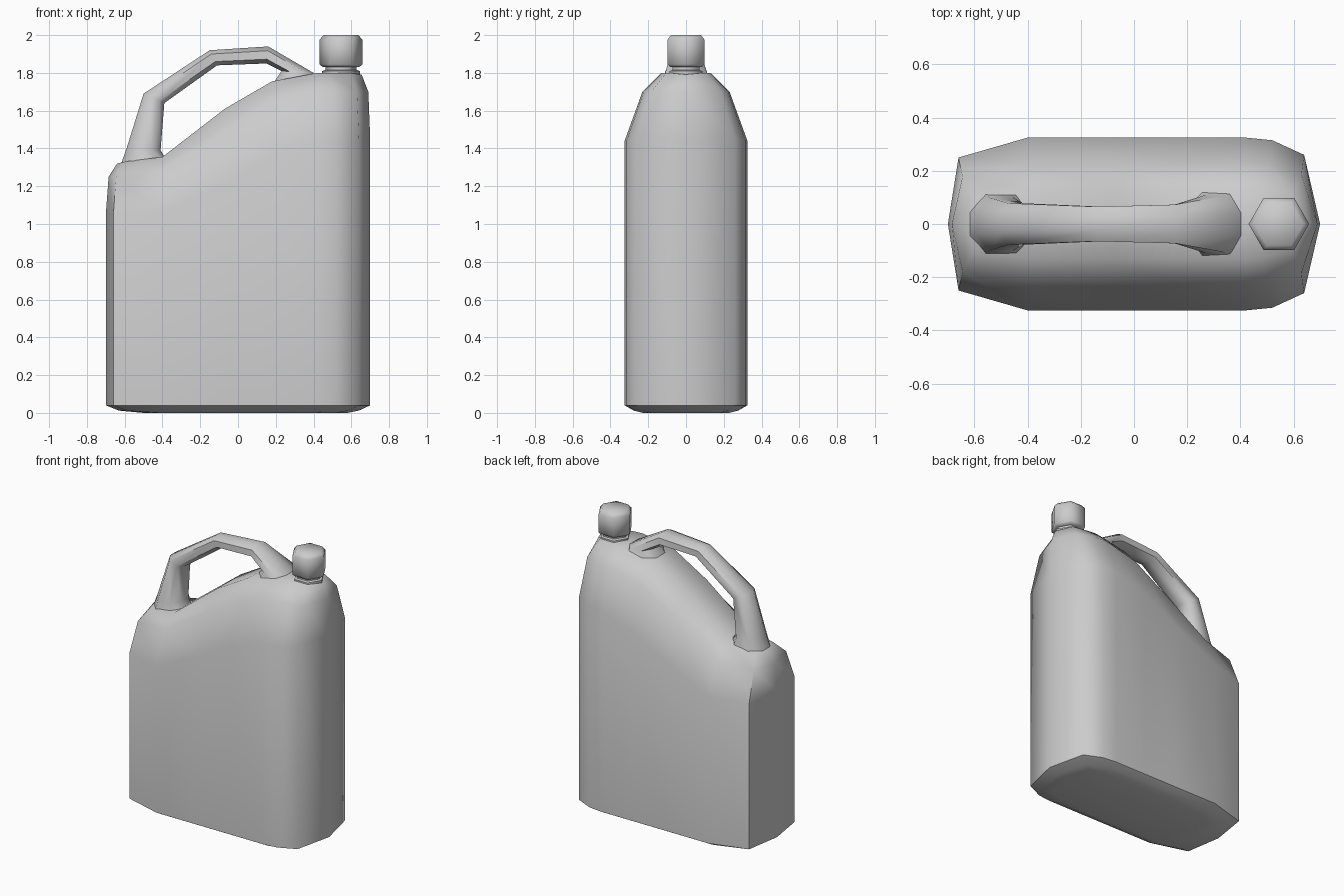
import bpy, math

if "Cube" in bpy.data.objects:
    bpy.data.objects.remove(bpy.data.objects["Cube"])


def make(name, verts, faces, angle=60):
    me = bpy.data.meshes.new(name)
    me.from_pydata(verts, [], faces)
    ob = bpy.data.objects.new(name, me)
    bpy.context.collection.objects.link(ob)
    bpy.ops.object.select_all(action='DESELECT')
    ob.select_set(True)
    bpy.context.view_layer.objects.active = ob
    bpy.ops.object.mode_set(mode='EDIT')
    bpy.ops.mesh.select_all(action='SELECT')
    bpy.ops.mesh.normals_make_consistent(inside=False)
    bpy.ops.object.mode_set(mode='OBJECT')
    bpy.ops.object.shade_smooth_by_angle(angle=math.radians(angle))
    return ob


def bridge(rings, n):
    return [(r * n + i, r * n + (i + 1) % n, (r + 1) * n + (i + 1) % n, (r + 1) * n + i)
            for r in range(rings - 1) for i in range(n)]


# Body: plan outline as (x, half width, shoulder base z, shoulder middle z, top z)
cols = [(-0.70, 0.00, 1.05, 1.25, 1.32), (-0.66, 0.25, 1.05, 1.25, 1.33),
        (-0.40, 0.325, 1.06, 1.28, 1.355), (-0.07, 0.325, 1.22, 1.49, 1.61),
        (0.18, 0.325, 1.36, 1.64, 1.755), (0.42, 0.325, 1.44, 1.70, 1.80),
        (0.52, 0.315, 1.44, 1.70, 1.80), (0.64, 0.26, 1.45, 1.70, 1.80),
        (0.70, 0.00, 1.45, 1.70, 1.79)]
loop = [(c, 1) for c in cols] + [(c, -1) for c in cols[-2:0:-1]]
n, m = len(loop), len(cols)


def ring(z, y_scale, left=0.0, right=0.0):
    out = []
    for c, s in loop:
        x = c[0] + (left if c[0] < -0.5 else -right if c[0] > 0.5 else 0)
        out.append((x, s * c[1] * y_scale, z(c)))
    return out


verts = (ring(lambda c: 0.0, 0.70, 0.20, 0.12) + ring(lambda c: 0.012, 0.85, 0.07, 0.06)
         + ring(lambda c: 0.04, 1.0) + ring(lambda c: c[2], 1.0)
         + ring(lambda c: c[3], 0.71, 0.015, 0.01) + ring(lambda c: c[4], 0.40, 0.06, 0.045))
faces = bridge(6, n) + [tuple(range(n))]
# top strip joins the left and right sides
t = 5 * n
faces += [(t, t + 1, t + n - 1), (t + m - 1, t + m, t + m - 2)]
faces += [(t + i, t + i + 1, t + n - i - 1, t + n - i) for i in range(1, m - 2)]
make("bottle_body", verts, faces)

# Handle: sections as (outer x, outer z, inner x, inner z, half width)
sections = [(-0.64, 1.26, -0.36, 1.31, 0.12), (-0.59, 1.40, -0.41, 1.39, 0.10),
            (-0.50, 1.69, -0.39, 1.64, 0.078), (-0.15, 1.92, -0.11, 1.84, 0.065),
            (0.16, 1.94, 0.15, 1.85, 0.073), (0.40, 1.80, 0.23, 1.81, 0.11),
            (0.44, 1.72, 0.17, 1.72, 0.13)]
shape = [(0, 0.4), (0.25, 1), (0.75, 1), (1, 0.4)]
shape += [(f, -w) for f, w in reversed(shape)]
verts = [(ox + (ix - ox) * f, w * hw, oz + (iz - oz) * f)
         for ox, oz, ix, iz, hw in sections for f, w in shape]
k, s = len(shape), len(sections)
make("carry_handle", verts,
     bridge(s, k) + [tuple(range(k)), tuple(range((s - 1) * k, s * k))])


# Neck and cap: six-sided turned profiles
def turned(name, profile):
    v = [(0.545 + r * math.cos(math.pi / 3 * i), r * math.sin(math.pi / 3 * i), z)
         for r, z in profile for i in range(6)]
    p = len(profile)
    make(name, v, bridge(p, 6) + [tuple(range(6)), tuple(range((p - 1) * 6, p * 6))], 65)


turned("neck", [(0.10, 1.76), (0.10, 1.81), (0.083, 1.815), (0.083, 1.85)])
turned("screw_cap", [(0.095, 1.83), (0.114, 1.845), (0.114, 1.975), (0.092, 2.0)])
